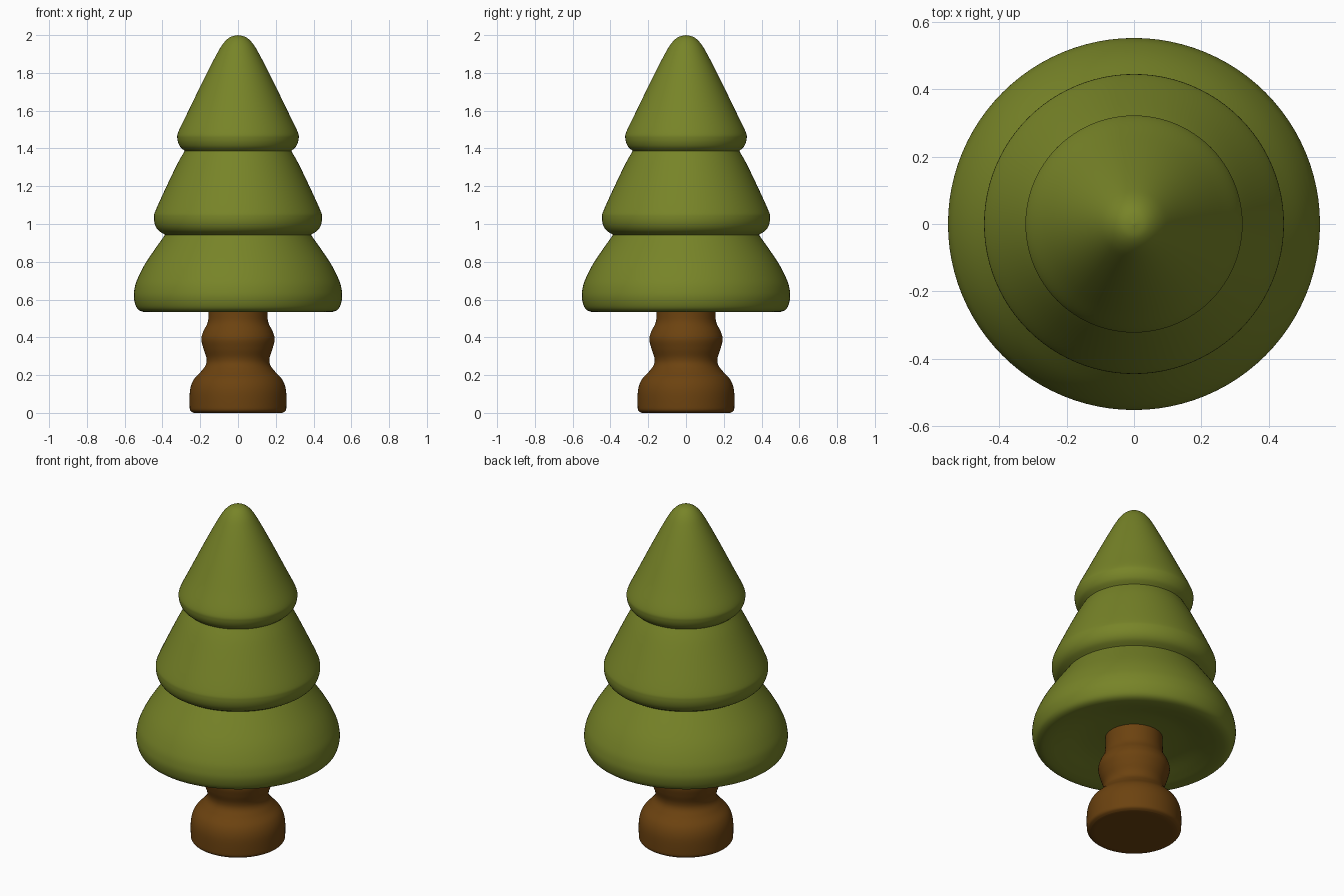
import bpy, bmesh, math

if "Cube" in bpy.data.objects:
    bpy.data.objects.remove(bpy.data.objects["Cube"])

SIDES = 96


def material(name, rgb):
    m = bpy.data.materials.new(name)
    m.diffuse_color = (*rgb, 1)
    m.use_nodes = True
    m.node_tree.nodes["Principled BSDF"].inputs["Base Color"].default_value = m.diffuse_color
    return m


def spline(pts, steps=6):
    """Smooth curve passing through the given (radius, height) points."""
    p = [pts[0]] + pts + [pts[-1]]
    out = []
    for a, b, c, d in zip(p, p[1:], p[2:], p[3:]):
        for k in range(steps):
            t = k / steps
            out.append(tuple(0.5 * (2 * q + (r - o) * t + (2 * o - 5 * q + 4 * r - s) * t * t
                                    + (3 * q - o - 3 * r + s) * t ** 3)
                             for o, q, r, s in zip(a, b, c, d)))
    return out + [pts[-1]]


def lathe(name, runs, mat):
    """Revolve smooth profile runs; corners between runs stay creased."""
    prof = []
    for run in runs:
        prof += spline(run)[(1 if prof else 0):]
    bm = bmesh.new()
    rings = []
    for r, z in prof:
        if r < 1e-4:
            rings.append([bm.verts.new((0, 0, z))] * SIDES)
        else:
            rings.append([bm.verts.new((r * math.cos(2 * math.pi * i / SIDES),
                                        r * math.sin(2 * math.pi * i / SIDES), z))
                          for i in range(SIDES)])
    for lo, hi in zip(rings, rings[1:]):
        for i in range(SIDES):
            j = (i + 1) % SIDES
            quad = list(dict.fromkeys((lo[i], lo[j], hi[j], hi[i])))
            if len(quad) > 2:
                bm.faces.new(quad)
    bmesh.ops.recalc_face_normals(bm, faces=bm.faces)
    me = bpy.data.meshes.new(name)
    bm.to_mesh(me)
    bm.free()
    me.materials.append(mat)
    ob = bpy.data.objects.new(name, me)
    bpy.context.collection.objects.link(ob)
    bpy.ops.object.select_all(action='DESELECT')
    ob.select_set(True)
    bpy.context.view_layer.objects.active = ob
    bpy.ops.object.shade_smooth_by_angle(angle=math.radians(35))
    return ob


green = material("leaf green", (0.185, 0.23, 0.021))
brown = material("bark brown", (0.15, 0.055, 0.005))

# Trunk: flat foot, waist and rounded collar
lathe("trunk", [
    [(0, 0), (0.235, 0)],
    [(0.235, 0), (0.252, 0.012), (0.256, 0.04), (0.254, 0.12), (0.235, 0.175), (0.195, 0.22),
     (0.17, 0.255), (0.167, 0.29), (0.183, 0.34), (0.194, 0.39), (0.184, 0.43),
     (0.162, 0.475), (0.156, 0.52), (0.156, 0.62)],
    [(0.156, 0.62), (0, 0.62)],
], brown)

# Foliage: hollowed underside and three stacked skirts with creased joints
lathe("foliage", [
    [(0, 0.585), (0.15, 0.585), (0.28, 0.575), (0.40, 0.548), (0.46, 0.536), (0.505, 0.536),
     (0.535, 0.555), (0.55, 0.60), (0.55, 0.645), (0.534, 0.705), (0.485, 0.80), (0.386, 0.943)],
    [(0.386, 0.943), (0.42, 0.965), (0.439, 0.995), (0.445, 1.035), (0.435, 1.075),
     (0.378, 1.20), (0.32, 1.32), (0.282, 1.387)],
    [(0.282, 1.387), (0.308, 1.412), (0.321, 1.45), (0.315, 1.49), (0.262, 1.60),
     (0.184, 1.76), (0.115, 1.895), (0.077, 1.957), (0.04, 1.99), (0, 2.0)],
], green)
